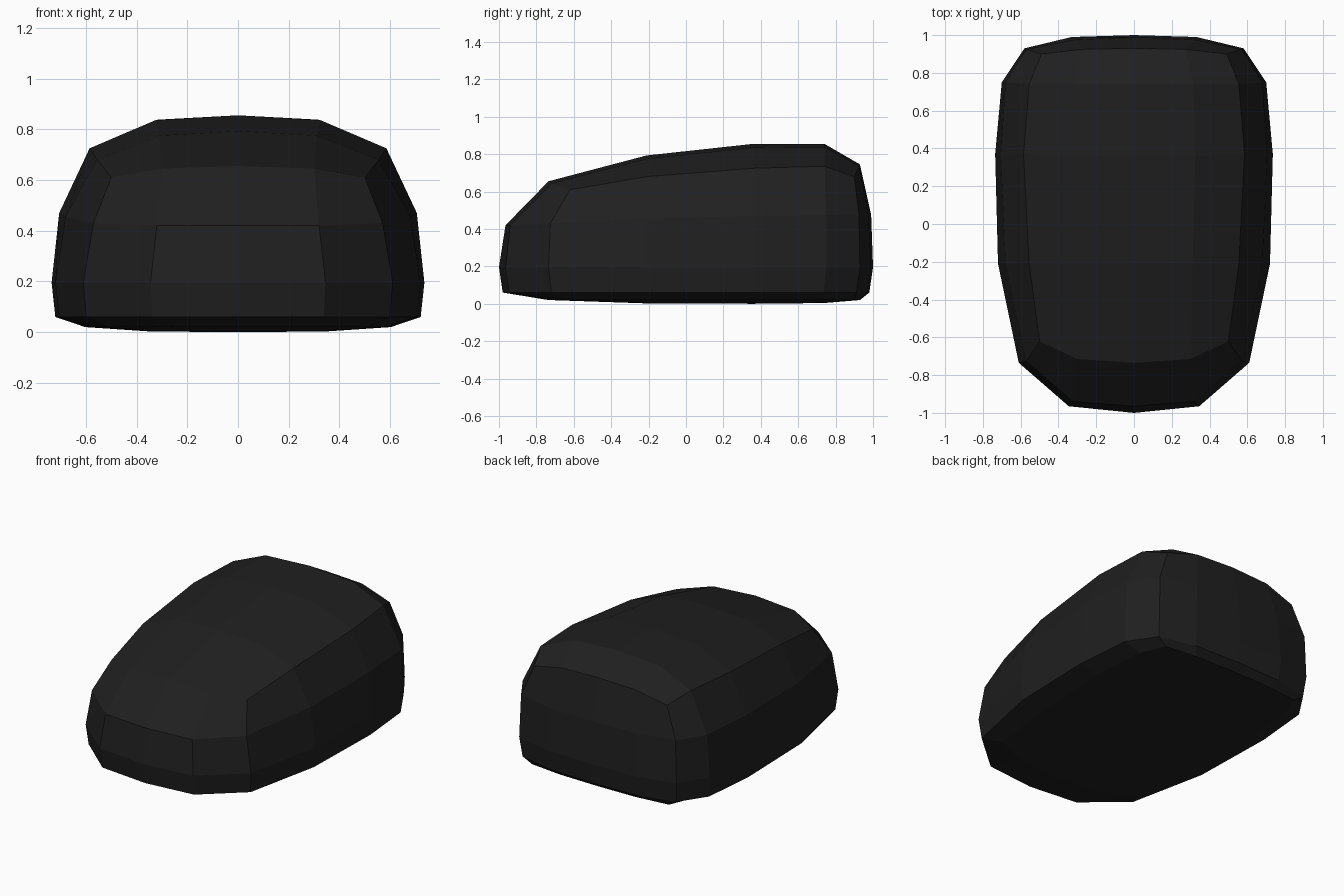
import bpy, bmesh

if "Cube" in bpy.data.objects:
    bpy.data.objects.remove(bpy.data.objects["Cube"])

# Half outlines, front centre -> right side -> back centre
crown = [(0, -.735, .655), (.3, -.715, .645), (.5, -.62, .61), (.555, -.21, .68),
         (.585, .37, .725), (.555, .74, .735), (.49, .9, .68), (.27, .925, .735), (0, .93, .745)]
shoulder = [(0, -.965, .42), (.32, -.94, .42), (.57, -.725, .43), (.68, -.21, .455),
            (.705, .37, .47), (.68, .75, .475), (.57, .925, .475), (.32, .975, .475), (0, .99, .475)]
waist_xy = [(0, -1), (.345, -.965), (.61, -.735), (.72, -.21), (.735, .37),
            (.7, .75), (.58, .93), (.33, .99), (0, 1)]
waist = [(x, y, .195) for x, y in waist_xy]
skirt = [(x * .98, y * .98, .06) for x, y in waist_xy]
base = [(x * 1.03, y, .02) for x, y, z in crown]

bm = bmesh.new()


def ring(half):
    pts = half + [(-x, y, z) for x, y, z in half[-2:0:-1]]
    return [bm.verts.new(p) for p in pts]


def cap(r, rows):
    """Close a ring with a 4 x 4 grid; rows give y, side x, side z, centre z."""
    grid = [[r[14], r[15], r[0], r[1], r[2]]]
    for k, (y, x, zs, zc) in enumerate(rows):
        inner = [bm.verts.new(p) for p in ((-x, y, zs), (0, y, zc), (x, y, zs))]
        grid.append([r[13 - k]] + inner + [r[3 + k]])
    grid.append([r[10], r[9], r[8], r[7], r[6]])
    for a, b in zip(grid, grid[1:]):
        for i in range(4):
            bm.faces.new((a[i], a[i + 1], b[i + 1], b[i]))


# Side bands
rings = [ring(h) for h in (crown, shoulder, waist, skirt, base)]
for a, b in zip(rings, rings[1:]):
    for i in range(16):
        j = (i + 1) % 16
        bm.faces.new((a[i], b[i], b[j], a[j]))

# Domed top and nearly flat underside
cap(rings[0], [(-.21, .31, .775, .793), (.36, .325, .836, .855), (.74, .315, .838, .855)])
cap(rings[-1], [(-.21, .34, .005, .002), (.36, .35, .003, 0), (.74, .34, .006, .004)])
bmesh.ops.recalc_face_normals(bm, faces=bm.faces)

mesh = bpy.data.meshes.new("rounded_body")
bm.to_mesh(mesh)
bm.free()
body = bpy.data.objects.new("rounded_body", mesh)
bpy.context.collection.objects.link(body)

mat = bpy.data.materials.new("black")
mat.diffuse_color = (.014, .014, .014, 1)
mat.use_nodes = True
mat.node_tree.nodes["Principled BSDF"].inputs["Base Color"].default_value = mat.diffuse_color
mesh.materials.append(mat)
